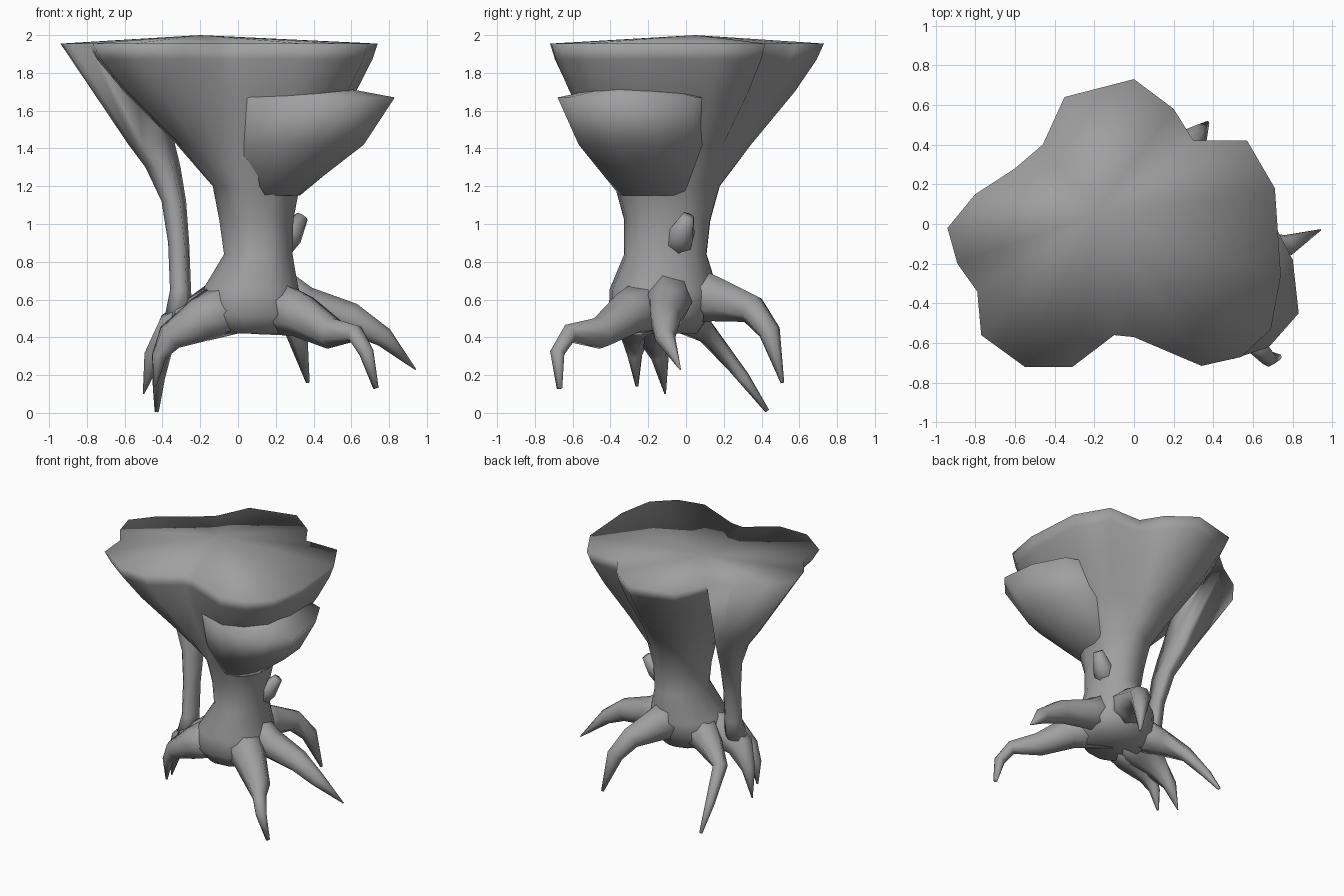
import bpy, bmesh
from math import sin, cos, pi, atan2
from mathutils import Vector

if "Cube" in bpy.data.objects:
    bpy.data.objects.remove(bpy.data.objects["Cube"])

bark = bpy.data.materials.new("bark_grey")
bark.use_nodes = True
bark.diffuse_color = (0.35, 0.35, 0.35, 1)
bark.node_tree.nodes["Principled BSDF"].inputs["Base Color"].default_value = (0.35, 0.35, 0.35, 1)


def loft(bm, rings, cap_start=False, cap_end=False):
    """Skin counter-clockwise rings of equal length."""
    loops = [[bm.verts.new(p) for p in ring] for ring in rings]
    n = len(loops[0])
    for a, b in zip(loops, loops[1:]):
        for i in range(n):
            j = (i + 1) % n
            bm.faces.new((a[i], a[j], b[j], b[i]))
    if cap_start:
        bm.faces.new(loops[0][::-1])
    if cap_end:
        bm.faces.new(loops[-1])


def fan(bm, ring, peak):
    top = bm.verts.new(peak)
    loop = [bm.verts.new(p) for p in ring]
    for i in range(len(loop)):
        bm.faces.new((loop[i], loop[(i + 1) % len(loop)], top))


def finish(name, bm):
    bmesh.ops.remove_doubles(bm, verts=bm.verts, dist=0.001)
    mesh = bpy.data.meshes.new(name)
    bm.to_mesh(mesh)
    bm.free()
    mesh.materials.append(bark)
    for p in mesh.polygons:
        p.use_smooth = True
    obj = bpy.data.objects.new(name, mesh)
    bpy.context.collection.objects.link(obj)


def ellipse(angles, z, cx, cy, rx, ry):
    return [Vector((cx + rx * cos(a), cy + ry * sin(a), z)) for a in angles]


def at(points, z):
    return [Vector((x, y, z)) for x, y in points]


def blend(a, b, t, z):
    return [Vector((*p.lerp(q, t).xy, z)) for p, q in zip(a, b)]


def angles_of(points, cx, cy):
    return [atan2(y - cy, x - cx) for x, y in points]


def tube(name, path, sides=7):
    """Tapered limb through (x, y, z, radius) points."""
    pts = [Vector(p[:3]) for p in path]
    rings = []
    for i, p in enumerate(pts):
        t = (pts[min(i + 1, len(pts) - 1)] - pts[max(i - 1, 0)]).normalized()
        u = Vector((0, 0, 1)).cross(t).normalized()
        v = t.cross(u)
        r = path[i][3]
        rings.append([p + r * (cos(2 * pi * k / sides) * u + sin(2 * pi * k / sides) * v)
                      for k in range(sides)])
    bm = bmesh.new()
    loft(bm, rings, True, True)
    finish(name, bm)


# Canopy rim, split into the main crown and the side lobe
RIM = 1.955
front_rim = [(-.77, -.56), (-.55, -.72), (-.31, -.72), (-.1, -.56), (0, -.57), (.34, -.715),
             (.54, -.67), (.69, -.53), (.74, -.26), (.71, .18), (.57, .42), (.3, .42),
             (.2, .58), (0, .73), (-.35, .64), (-.46, .4)]
side_rim = [(-.6, .28), (-.8, .15), (-.94, -.02), (-.89, -.2), (-.79, -.34)]
inner = [(-.45, .1), (-.55, -.15)]

# Trunk flaring into the main crown
bm = bmesh.new()
crown = front_rim + inner + side_rim[-1:]
ang = angles_of(crown, .08, -.08)
waist = ellipse(ang, 1.2, .1, -.1, .235, .28)
rim = at(crown, RIM)
trunk = [ellipse(ang, *r) for r in ((.42, .07, -.14, .2, .2), (.52, .07, -.14, .3, .27),
                                    (.65, .07, -.12, .26, .29), (.84, .11, -.11, .185, .22),
                                    (1.02, .1, -.1, .2, .23))]
crown_rings = [blend(waist, rim, t, z) for t, z in ((.3, 1.42), (.72, 1.7), (.93, 1.87))]
loft(bm, trunk + [waist] + crown_rings + [rim], cap_start=True)

# Side lobe narrowing into a slender second stem
lobe = [front_rim[-1]] + side_rim + [inner[1], inner[0]]
ang = angles_of(lobe, -.62, 0)
stem = [ellipse(ang, *r) for r in ((.5, -.31, -.18, .08, .09), (.65, -.3, -.16, .06, .07),
                                   (.9, -.31, -.13, .06, .07), (1.12, -.335, -.08, .07, .1),
                                   (1.3, -.39, -.02, .1, .15))]
lobe_top = at(lobe, RIM)
loft(bm, stem + [blend(stem[-1], lobe_top, .2, 1.42), lobe_top], cap_start=True)

# Shallow domed top
fan(bm, at(front_rim + side_rim, RIM), (-.2, .05, 2.0))
finish("trunk_and_canopy", bm)

# Lower shelf of foliage on the front left
shelf = [(.1, .05), (-.02, -.3), (.05, -.52), (.3, -.66), (.5, -.68), (.68, -.62),
         (.83, -.45), (.8, -.18), (.68, .05), (.4, .15)]
ang = angles_of(shelf, .3, -.25)
shelf_top = at(shelf, 1.67)
root_ring = ellipse(ang, 1.15, .14, -.14, .19, .21)
bm = bmesh.new()
loft(bm, [root_ring, blend(root_ring, shelf_top, .68, 1.42), shelf_top], cap_start=True)
fan(bm, shelf_top, (.35, -.25, 1.76))
finish("lower_shelf", bm)

# Roots and broken branch
tube("front_left_root", [(.12, -.15, .58, .17), (.33, -.32, .52, .12), (.5, -.46, .42, .085),
                         (.62, -.62, .42, .05), (.68, -.68, .32, .04), (.73, -.67, .13, .015)])
tube("left_root", [(.12, -.1, .66, .17), (.36, -.09, .56, .11), (.6, -.11, .5, .085),
                   (.77, -.11, .4, .055), (.94, -.03, .23, .004)])
tube("back_left_root", [(.08, -.05, .64, .18), (.16, .17, .6, .12), (.24, .35, .55, .08),
                        (.31, .44, .43, .06), (.37, .51, .16, .01)])
tube("back_right_root", [(0, -.1, .58, .16), (-.22, .02, .5, .1), (-.38, .12, .41, .055),
                         (-.42, .3, .19, .035), (-.43, .43, .01, .012)])
tube("right_root", [(.02, -.15, .6, .18), (-.2, -.19, .5, .13), (-.35, -.18, .44, .1),
                    (-.45, -.14, .3, .05), (-.5, -.11, .1, .004)])
tube("front_right_root", [(0, -.22, .58, .16), (-.2, -.27, .49, .12), (-.36, -.27, .4, .075),
                          (-.42, -.27, .3, .04), (-.44, -.26, .14, .008)])
tube("broken_branch", [(.18, -.06, .86, .09), (.28, -.02, .95, .07), (.34, .01, 1.04, .035)])
